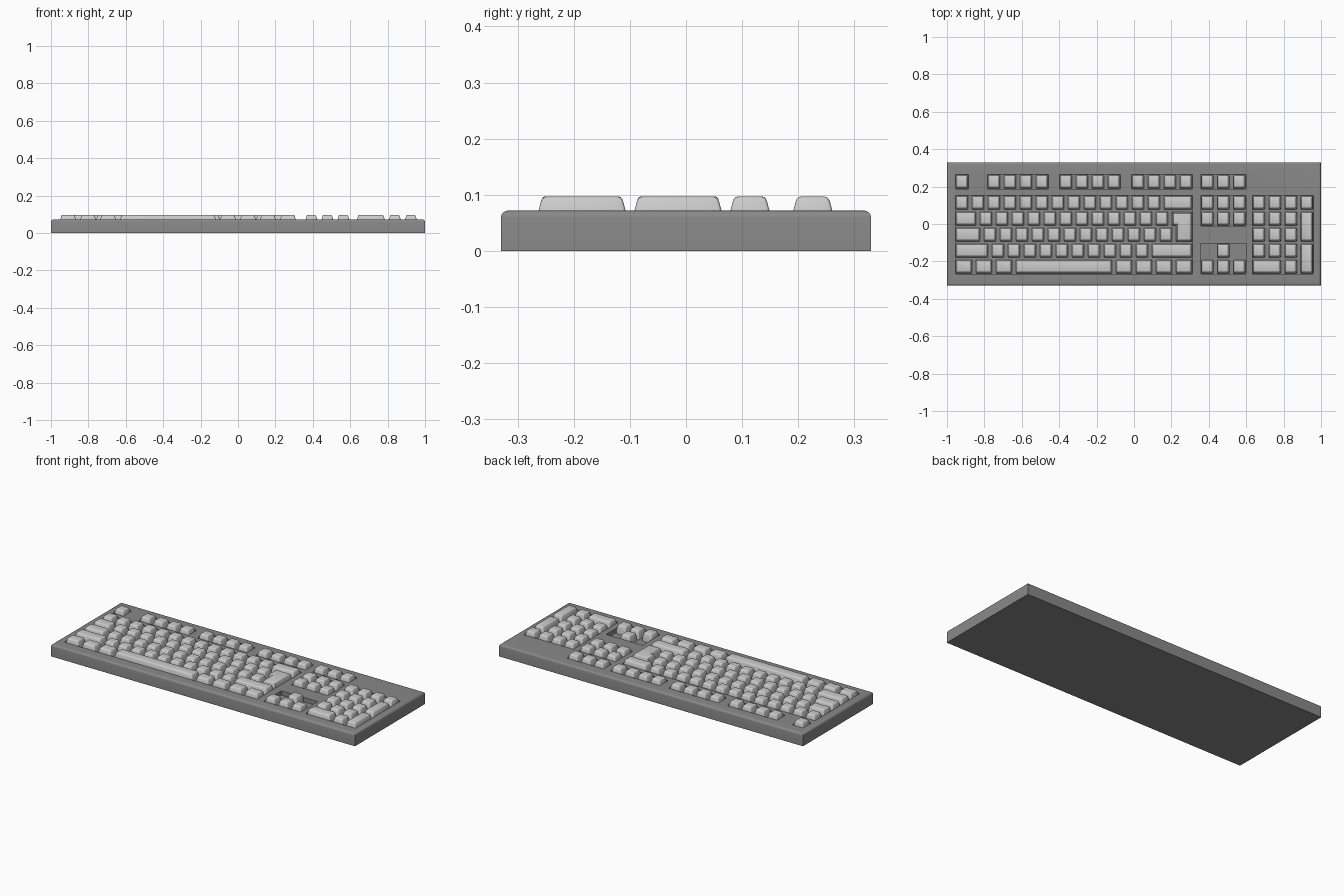
import bpy, bmesh, math

if "Cube" in bpy.data.objects:
    bpy.data.objects.remove(bpy.data.objects["Cube"])

U = 0.0855                      # key pitch
X0 = -0.962                     # left edge of the key field
ROWS = {0: 0.226, 1: 0.114, 2: 0.0285, 3: -0.057, 4: -0.1425, 5: -0.228}
TOP, FLOOR = 0.072, 0.046       # case top and well floor
SIDE = 0.004                    # extra inset on the left and right of a key
# key side profile: height, inset from its cell
LEVELS = [(FLOOR - 0.002, 0.006), (TOP, 0.008), (0.088, 0.0122),
          (0.0935, 0.0142), (0.0962, 0.0168), (0.097, 0.0195)]


def material(name, v):
    m = bpy.data.materials.new(name)
    m.diffuse_color = (v, v, v, 1)
    m.use_nodes = True
    m.node_tree.nodes["Principled BSDF"].inputs["Base Color"].default_value = m.diffuse_color
    return m


DARK = material("dark_plastic", 0.25)


def finish(bm, name, smooth=True):
    bmesh.ops.recalc_face_normals(bm, faces=bm.faces[:])
    me = bpy.data.meshes.new(name)
    bm.to_mesh(me)
    bm.free()
    ob = bpy.data.objects.new(name, me)
    bpy.context.collection.objects.link(ob)
    if smooth:
        bpy.ops.object.select_all(action='DESELECT')
        ob.select_set(True)
        bpy.context.view_layer.objects.active = ob
        bpy.ops.object.shade_smooth_by_angle(angle=math.radians(50))
    return ob


def add_box(bm, x0, x1, y0, y1, z0, z1):
    vs = bmesh.ops.create_cube(bm, size=1)['verts']
    for v in vs:
        v.co = (x0 if v.co.x < 0 else x1, y0 if v.co.y < 0 else y1,
                z0 if v.co.z < 0 else z1)


def cell(col, row, w=1, h=1):
    """Bounds of a key cell; h > 1 extends towards the front."""
    x, y = X0 + col * U, ROWS[row] + U / 2
    return x, x + w * U, y - h * U, y


def add_key(bm, col, row, w=1, h=1):
    """Tapered keycap with rounded corners and a shallow dished top."""
    x0, x1, y0, y1 = cell(col, row, w, h)
    cx, cy = (x0 + x1) / 2, (y0 + y1) / 2
    dish = 0.002 if w < 3 else 0
    r, rings = 0.006, []
    for i, (z, d) in enumerate(LEVELS):
        hx, hy = (x1 - x0) / 2 - d - SIDE, (y1 - y0) / 2 - d
        half = [(-hx + r * (1 - math.cos(a)), hy - r * (1 - math.sin(a)))
                for a in (0, math.pi / 6, math.pi / 3, math.pi / 2)]
        cols = half + [((hx - r) * t, hy) for t in (-0.5, 0, 0.5)]
        cols += [(-x, y) for x, y in reversed(half)]
        front, back = [], []
        for x, y in cols:
            zz = z - (dish * (1 - (x / hx) ** 2) if i >= 3 else 0)
            front.append(bm.verts.new((cx + x, cy - y, zz)))
            back.append(bm.verts.new((cx + x, cy + y, zz)))
        rings.append((front, back))
    loops = [f + b[::-1] for f, b in rings]
    for a, b in zip(loops, loops[1:]):
        for k in range(len(a)):
            n = (k + 1) % len(a)
            bm.faces.new((a[k], a[n], b[n], b[k]))
    for f, b in (rings[0], rings[-1]):
        for k in range(len(f) - 1):
            bm.faces.new((f[k], f[k + 1], b[k + 1], b[k]))


def add_enter(bm):
    """Two-row key, a quarter unit narrower in its lower row."""
    xl, xr, yb, yt = cell(13.5, 2, 1.5, 2)
    xn, yn = xl + 0.25 * U, ROWS[2] - U / 2
    loops = []
    for z, d in LEVELS:
        e = d + SIDE
        pts = [(xn + e, yb + d), (xr - e, yb + d), (xr - e, yt - d),
               (xl + e, yt - d), (xl + e, yn + d), (xn + e, yn + d)]
        loops.append([bm.verts.new((x, y, z)) for x, y in pts])
    for a, b in zip(loops, loops[1:]):
        for k in range(6):
            n = (k + 1) % 6
            bm.faces.new((a[k], a[n], b[n], b[k]))
    bm.faces.new(loops[0][::-1])
    bm.faces.new(loops[-1])


def key_group(name, keys, enter=False):
    bm = bmesh.new()
    for k in keys:
        add_key(bm, *k)
    if enter:
        add_enter(bm)
    return finish(bm, name)


def run(row, widths, col=0):
    """Keys side by side in one row."""
    out = []
    for w in widths:
        out.append((col, row, w))
        col += w
    return out


NAV, PAD = 15.25, 18.5          # columns of the side clusters
NAV, PAD = NAV + 0.09, PAD + 0.06

# Case with rounded top edges
bm = bmesh.new()
add_box(bm, -1, 1, -0.33, 0.33, 0, TOP)
edges = [e for e in bm.edges if all(v.co.z > 0.01 for v in e.verts)]
bmesh.ops.bevel(bm, geom=edges, offset=0.013, segments=4, profile=0.5,
                affect='EDGES')
case = finish(bm, "case", smooth=False)
case.data.materials.append(DARK)

# Recessed wells: col, row, width, total height in units
wells = [(0, 0, 1, 1), (2, 0, 4, 1), (6.5, 0, 4, 1), (11, 0, 4, 1),
         (NAV, 0, 3, 1), (0, 1, 15, 5), (NAV, 1, 3, 2), (NAV, 4, 3, 2),
         (PAD, 1, 4, 5)]
bm = bmesh.new()
for w in wells:
    x0, x1, y0, y1 = cell(*w)
    g = 0.004
    add_box(bm, x0 + g + SIDE, x1 - g - SIDE, y0 + g, y1 - g, FLOOR, 0.2)
cutter = finish(bm, "well_cutter", smooth=False)
cutter.hide_render = True
bpy.context.view_layer.objects.active = case
mod = case.modifiers.new("wells", 'BOOLEAN')
mod.operation, mod.object, mod.solver = 'DIFFERENCE', cutter, 'EXACT'
bpy.ops.object.modifier_apply(modifier=mod.name)
bpy.data.objects.remove(cutter)
bpy.ops.object.select_all(action='DESELECT')
case.select_set(True)
bpy.ops.object.shade_smooth_by_angle(angle=math.radians(30))

# Function row
key_group("function_keys", [(0, 0)] + [k for c in (2, 6.5, 11)
                                       for k in run(0, [1] * 4, c)]
          + run(0, [1] * 3, NAV))

# Main block
key_group("main_keys",
          run(1, [1] * 13 + [2]) + run(2, [1.5] + [1] * 12)
          + run(3, [1.75] + [1] * 12) + run(4, [2.25] + [1] * 10 + [2.75]),
          enter=True)
key_group("bottom_row_keys", run(5, [1.25] * 3) + run(5, [1.25] * 4, 10))
key_group("space_bar", [(3.75, 5, 6.25)])

# Navigation and arrow clusters
key_group("navigation_keys", [k for r in (1, 2)
                              for k in run(r, [1] * 3, NAV)])
key_group("arrow_keys", [(NAV + 1, 4)] + run(5, [1] * 3, NAV))

# Number pad
key_group("number_pad_keys",
          run(1, [1] * 4, PAD)
          + [k for r in (2, 3, 4) for k in run(r, [1] * 3, PAD)]
          + run(5, [2, 1], PAD)
          + [(PAD + 3, 2, 1, 2), (PAD + 3, 4, 1, 2)])
